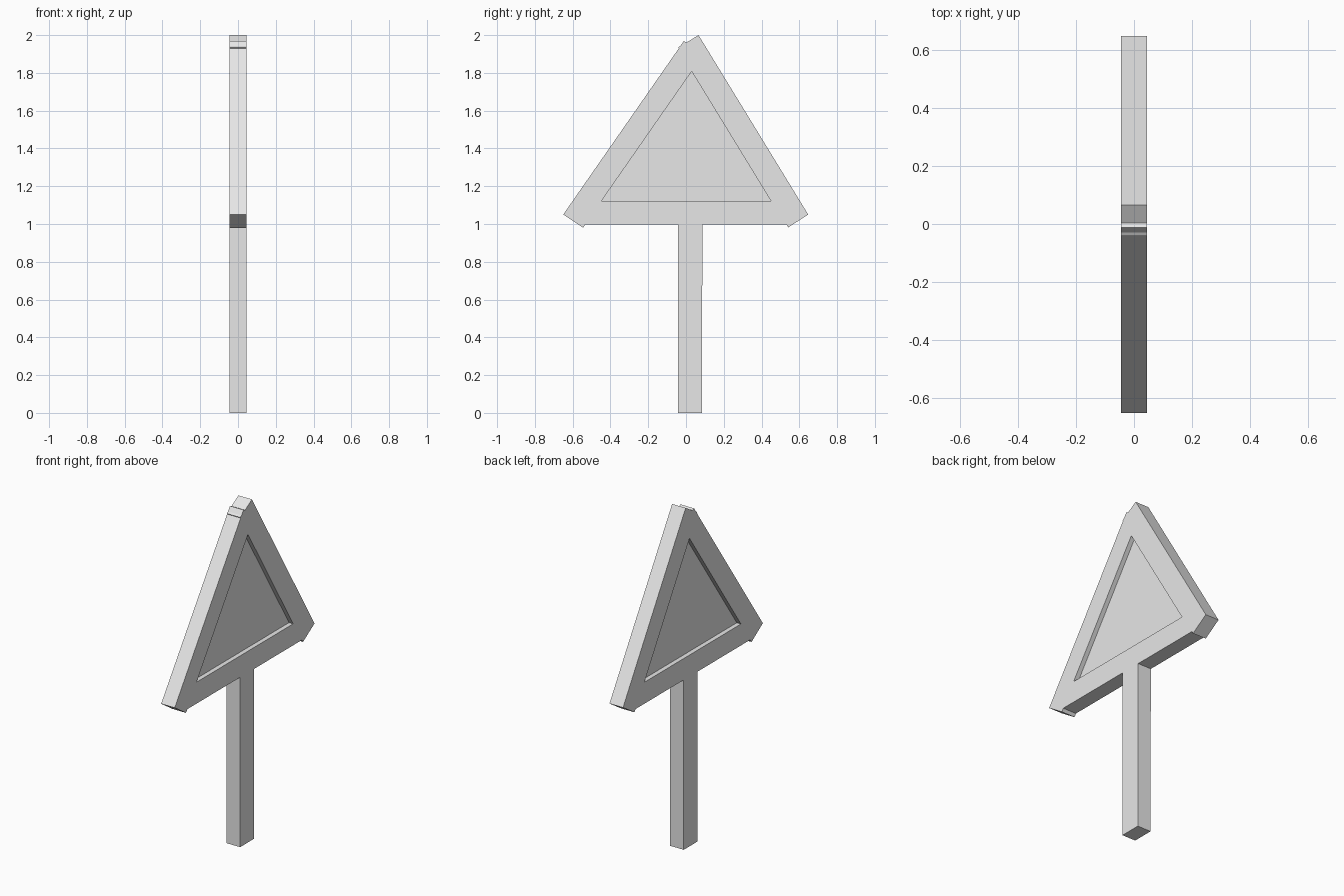
import bpy
import bmesh

cube = bpy.data.objects.get("Cube")
if cube:
    bpy.data.objects.remove(cube, do_unlink=True)

HALF = 0.044          # half thickness of frame and post
PANEL_HALF = 0.017    # half thickness of the recessed panel

grey = bpy.data.materials.new("light_grey")
grey.use_nodes = True
grey.diffuse_color = (0.8, 0.8, 0.8, 1)
grey.node_tree.nodes["Principled BSDF"].inputs["Base Color"].default_value = (0.8, 0.8, 0.8, 1)


def plate(name, loops, half):
    """Extrude closed (y, z) loops along x; loops after the first are holes."""
    bm = bmesh.new()
    for loop in loops:
        verts = [bm.verts.new((-half, y, z)) for y, z in loop]
        for a, b in zip(verts, verts[1:] + verts[:1]):
            bm.edges.new((a, b))
    bmesh.ops.triangle_fill(bm, edges=bm.edges[:], use_beauty=True)
    bmesh.ops.dissolve_limit(bm, angle_limit=0.01, verts=bm.verts[:], edges=bm.edges[:])
    result = bmesh.ops.extrude_face_region(bm, geom=bm.faces[:], use_keep_orig=True)
    moved = [v for v in result["geom"] if isinstance(v, bmesh.types.BMVert)]
    bmesh.ops.translate(bm, verts=moved, vec=(2 * half, 0, 0))
    bmesh.ops.recalc_face_normals(bm, faces=bm.faces[:])
    mesh = bpy.data.meshes.new(name)
    bm.to_mesh(mesh)
    bm.free()
    mesh.materials.append(grey)
    obj = bpy.data.objects.new(name, mesh)
    bpy.context.collection.objects.link(obj)
    return obj


# Triangular frame with the overlapping bar ends showing at the corners
outline = [
    (0.066, 2.0), (0.647, 1.05), (0.541, 0.982), (0.531, 0.997),
    (-0.533, 0.997), (-0.545, 0.98), (-0.65, 1.05),
    (-0.038, 1.93), (-0.042, 1.935), (-0.03, 1.942),
    (-0.012, 1.968), (0.003, 1.961),
]
opening = [(0.03, 1.808), (0.449, 1.123), (-0.447, 1.123)]
plate("sign_frame", [outline, opening], HALF)

# Panel set back from both faces, tucked slightly into the frame
panel = [(0.03, 1.83), (0.465, 1.115), (-0.463, 1.115)]
plate("sign_panel", [panel], PANEL_HALF)

# Post
plate("post", [[(-0.043, 0), (0.084, 0), (0.087, 0.998), (-0.043, 0.998)]], HALF)
